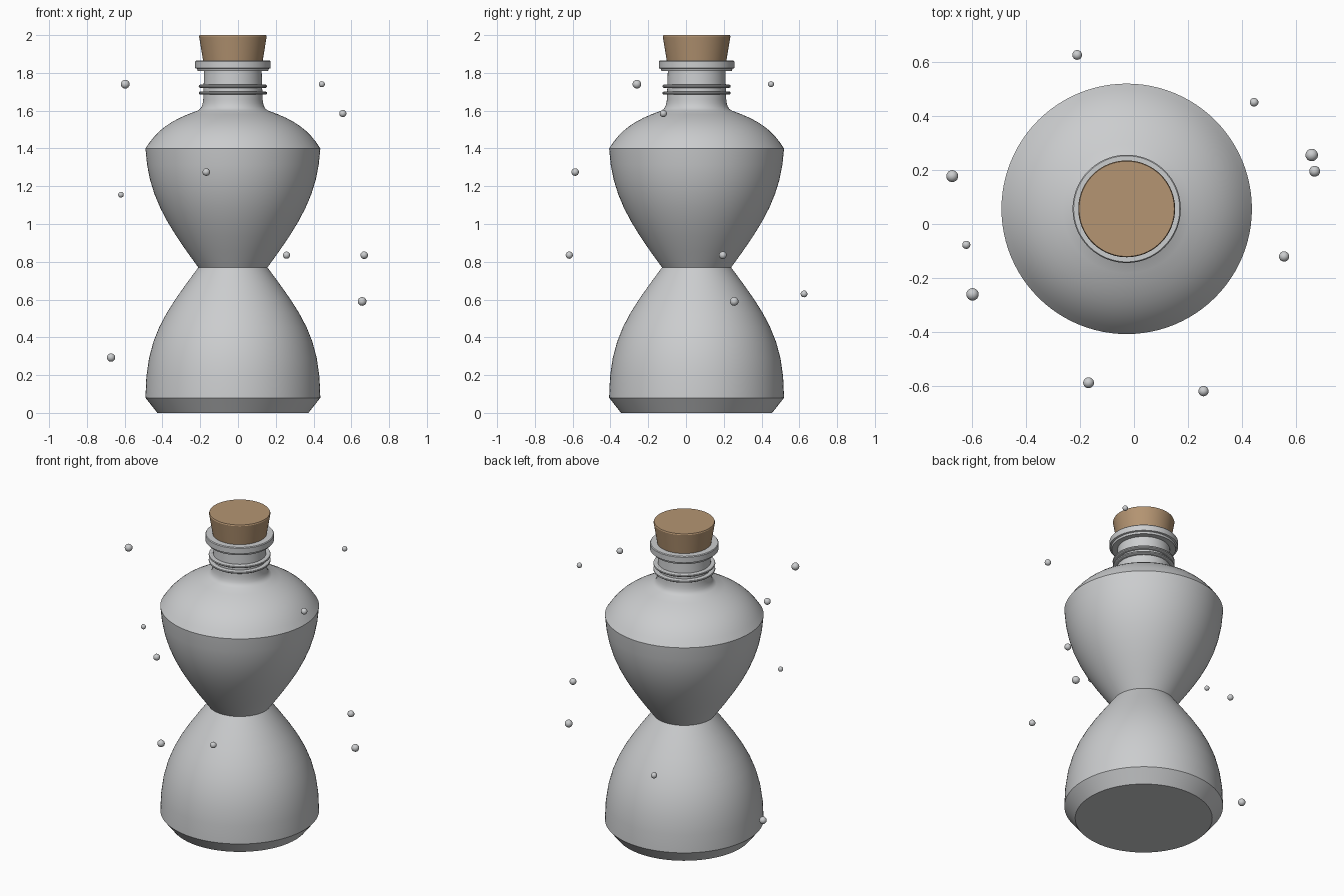
import bpy, bmesh, math

default = bpy.data.objects.get("Cube")
if default:
    bpy.data.objects.remove(default, do_unlink=True)

AXIS = (-0.027, 0.056)


def material(name, color, rough):
    m = bpy.data.materials.new(name)
    m.use_nodes = True
    m.diffuse_color = (*color, 1)
    bsdf = m.node_tree.nodes["Principled BSDF"]
    bsdf.inputs["Base Color"].default_value = (*color, 1)
    bsdf.inputs["Roughness"].default_value = rough
    return m


glass = material("pale grey glass", (0.60, 0.61, 0.62), 0.3)
cork_brown = material("cork brown", (0.46, 0.30, 0.17), 0.8)


def finish(name, bm, mat, location, angle):
    bmesh.ops.recalc_face_normals(bm, faces=bm.faces)
    mesh = bpy.data.meshes.new(name)
    bm.to_mesh(mesh)
    bm.free()
    mesh.materials.append(mat)
    obj = bpy.data.objects.new(name, mesh)
    bpy.context.collection.objects.link(obj)
    obj.location = location
    bpy.ops.object.select_all(action='DESELECT')
    obj.select_set(True)
    bpy.context.view_layer.objects.active = obj
    bpy.ops.object.shade_smooth_by_angle(angle=math.radians(angle))
    return obj


def lathe(name, profile, mat, closed=False, segments=96):
    """Spin (radius, height) points around the bottle axis."""
    bm = bmesh.new()
    verts = [bm.verts.new((r, 0, z)) for r, z in profile]
    pairs = list(zip(verts, verts[1:]))
    if closed:
        pairs.append((verts[-1], verts[0]))
    edges = [bm.edges.new(p) for p in pairs]
    bmesh.ops.spin(bm, geom=verts + edges, cent=(0, 0, 0), axis=(0, 0, 1),
                   angle=math.tau, steps=segments, use_duplicate=False)
    bmesh.ops.remove_doubles(bm, verts=bm.verts, dist=0.0002)
    return finish(name, bm, mat, (*AXIS, 0), 28)


def bezier(a, b, c, d, n=8):
    """Points along a cubic curve, without its first point."""
    out = []
    for i in range(1, n + 1):
        t = i / n
        w = ((1 - t) ** 3, 3 * t * (1 - t) ** 2, 3 * t * t * (1 - t), t ** 3)
        out.append(tuple(sum(k * p[j] for k, p in zip(w, (a, b, c, d))) for j in (0, 1)))
    return out


# Hourglass bottle: foot, two bulbs, shoulder and neck
foot, waist, rim = (0.463, 0.08), (0.183, 0.77), (0.463, 1.40)
body = [(0, 0), (0.40, 0), foot]
body += bezier(foot, (0.463, 0.40), (0.36, 0.53), waist)
body += bezier(waist, (0.36, 1.01), (0.45, 1.16), rim)
body += bezier(rim, (0.40, 1.50), (0.33, 1.55), (0.187, 1.60))
body += bezier((0.187, 1.60), (0.165, 1.61), (0.16, 1.63), (0.157, 1.66), 4)
body += [(0.152, 1.82), (0.13, 1.82)]
lathe("bottle_body", body, glass)

# Lip with a small step below it
lathe("bottle_lip", [(0.12, 1.81), (0.186, 1.81), (0.190, 1.822), (0.200, 1.825),
                     (0.200, 1.86), (0.196, 1.865), (0.12, 1.865)], glass, closed=True)

# Thin rings round the neck
for name, z in (("lower_neck_ring", 1.693), ("upper_neck_ring", 1.729)):
    ring = [(0.17 + 0.011 * math.cos(k * math.tau / 10),
             z + 0.009 * math.sin(k * math.tau / 10)) for k in range(10)]
    lathe(name, ring, glass, closed=True)
    lathe(name + "_web", [(0.14, z - 0.008), (0.17, z - 0.008),
                          (0.17, z + 0.008), (0.14, z + 0.008)], glass, closed=True)

# Tapered cork
lathe("cork", [(0, 1.80), (0.147, 1.80), (0.179, 1.993), (0.176, 2.0), (0, 2.0)], cork_brown)

# Floating beads around the bottle: x, y, z, radius
beads = [
    (-0.597, -0.26, 1.74, 0.023), (0.444, 0.45, 1.74, 0.016),
    (0.555, -0.12, 1.585, 0.019), (-0.168, -0.587, 1.275, 0.020),
    (-0.62, -0.077, 1.155, 0.015), (0.257, -0.618, 0.835, 0.019),
    (0.668, 0.195, 0.835, 0.020), (0.657, 0.255, 0.59, 0.023),
    (-0.672, 0.177, 0.293, 0.022), (-0.21, 0.625, 0.63, 0.018),
]
for i, (x, y, z, r) in enumerate(beads, 1):
    bm = bmesh.new()
    bmesh.ops.create_uvsphere(bm, u_segments=24, v_segments=12, radius=r)
    finish(f"floating_bead_{i}", bm, glass, (x, y, z), 40)
